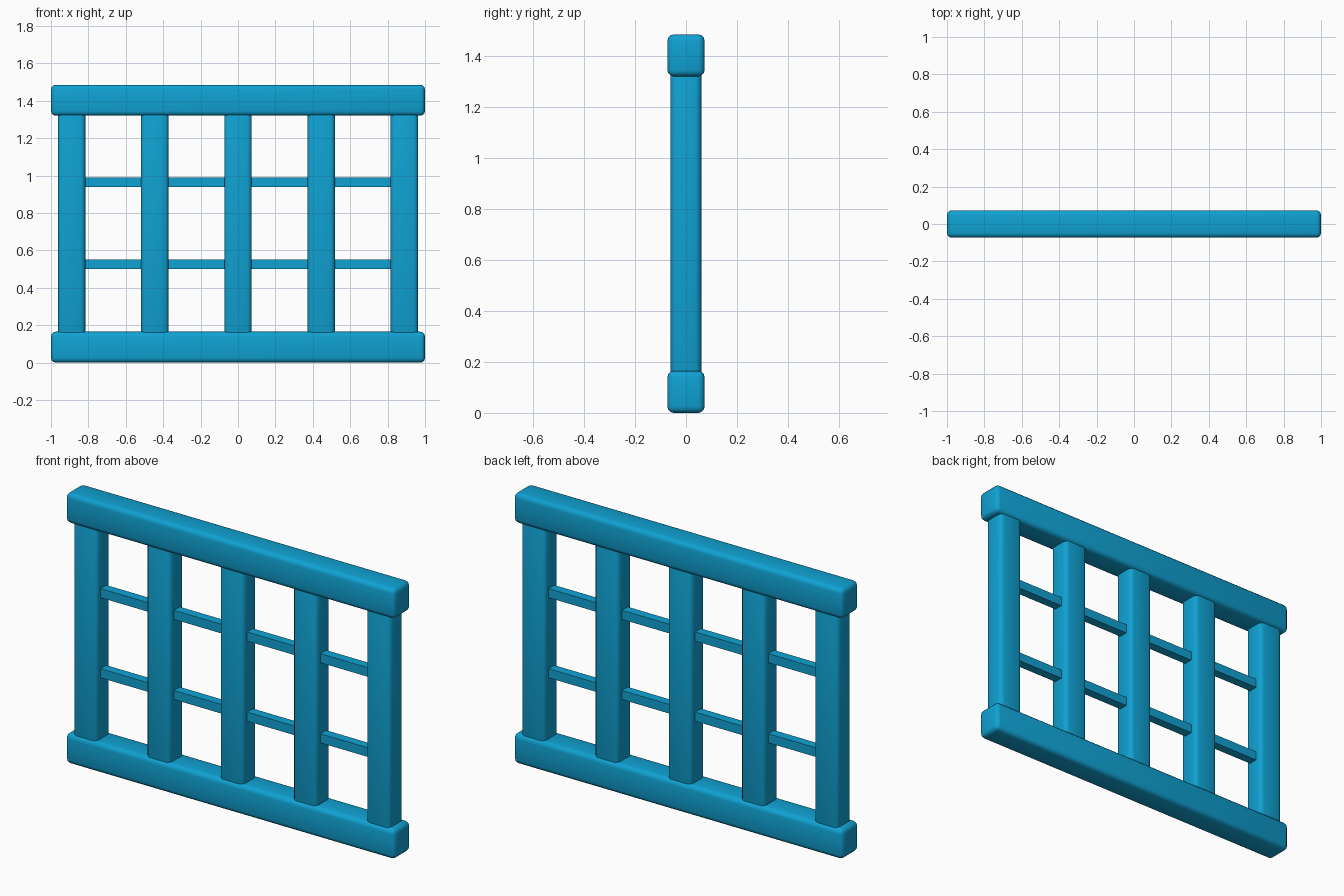
import bpy
import math

cube = bpy.data.objects.get("Cube")
if cube:
    bpy.data.objects.remove(cube, do_unlink=True)

# Single blue paint
blue = bpy.data.materials.new("blue_paint")
blue.use_nodes = True
colour = (0.005, 0.36, 0.65, 1)
blue.diffuse_color = colour
blue.node_tree.nodes["Principled BSDF"].inputs["Base Color"].default_value = colour


def beam(name, centre, size, bevel=0.0):
    """Box with optional rounded edges."""
    bpy.ops.mesh.primitive_cube_add(size=1, location=centre)
    obj = bpy.context.object
    obj.name = name
    obj.scale = size
    bpy.ops.object.transform_apply(location=False, rotation=False, scale=True)
    obj.data.materials.append(blue)
    if bevel:
        mod = obj.modifiers.new("rounded_edges", "BEVEL")
        mod.width = bevel
        mod.segments = 3
        bpy.ops.object.modifier_apply(modifier=mod.name)
        bpy.ops.object.shade_smooth_by_angle(angle=math.radians(40))
    return obj


HEIGHT, RAIL_H, RAIL_D = 1.485, 0.165, 0.146
POST_W, POST_D, SPACING = 0.147, 0.12, 0.445

# Top and bottom rails
beam("bottom_rail", (0, 0, RAIL_H / 2), (2, RAIL_D, RAIL_H), 0.025)
beam("top_rail", (0, 0, HEIGHT - RAIL_H / 2), (2, RAIL_D, RAIL_H), 0.025)

# Upright posts, tucked into the rails
for i in range(5):
    beam(f"post_{i + 1}", ((i - 2) * SPACING, 0, HEIGHT / 2),
         (POST_W, POST_D, HEIGHT - 1.4 * RAIL_H), 0.025)

# Thin crossbars through the posts
for name, z in (("lower_crossbar", 0.525), ("upper_crossbar", 0.965)):
    beam(name, (0, 0, z), (4 * SPACING, 0.05, 0.05))
